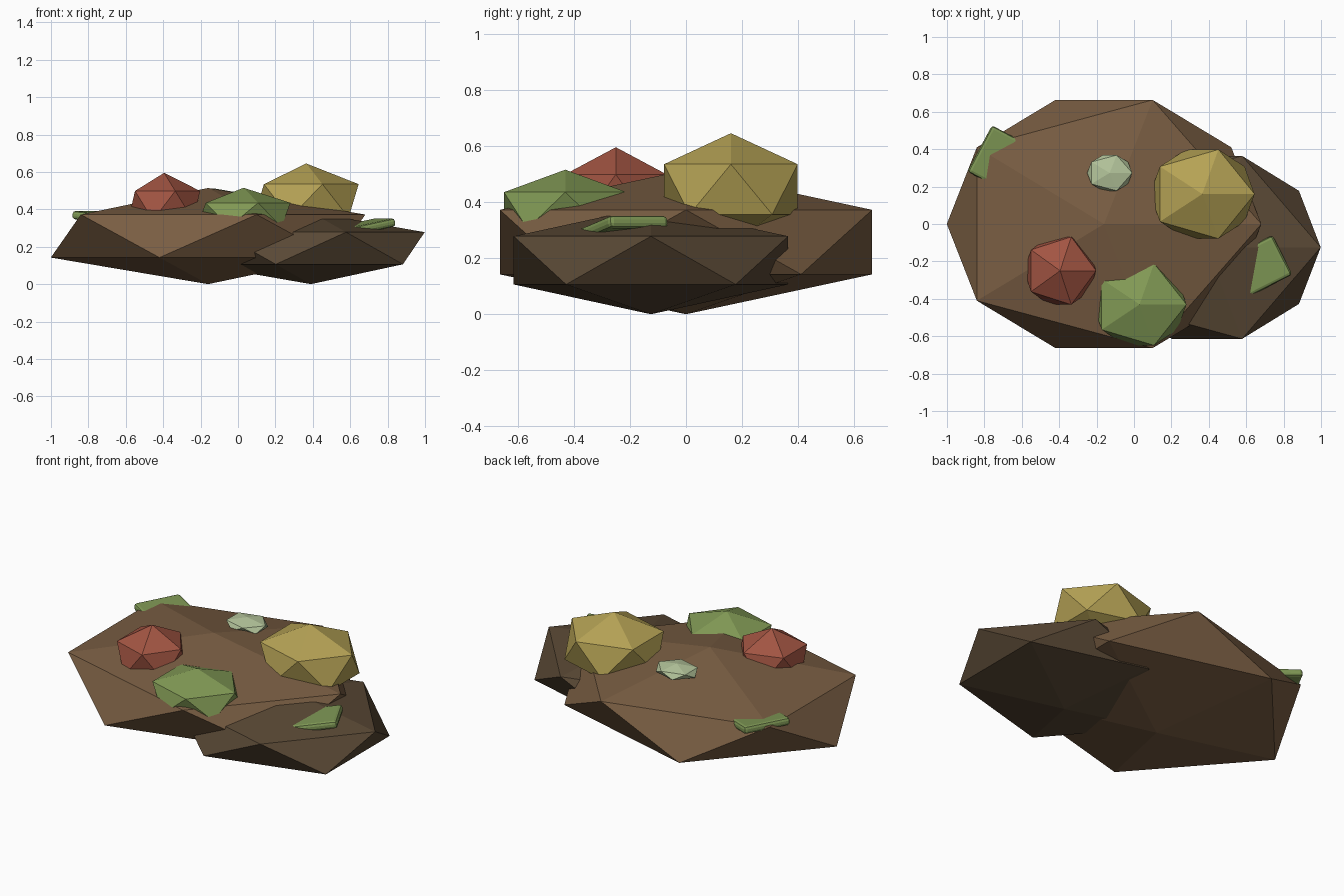
import bpy
from mathutils import Matrix, Euler

if "Cube" in bpy.data.objects:
    bpy.data.objects.remove(bpy.data.objects["Cube"])


def paint(obj, name, rgb):
    mat = bpy.data.materials.get(name) or bpy.data.materials.new(name)
    mat.diffuse_color = (*rgb, 1)
    mat.use_nodes = True
    mat.node_tree.nodes["Principled BSDF"].inputs["Base Color"].default_value = mat.diffuse_color
    obj.data.materials.append(mat)


def stone(name, centre, radii, mat, rgb):
    """Flat-shaded 20-sided lump stretched to the given radii."""
    bpy.ops.mesh.primitive_ico_sphere_add(subdivisions=1, radius=1)
    o = bpy.context.object
    o.name = name
    o.data.transform(Matrix.Diagonal((*radii, 1)))
    o.location = centre
    paint(o, mat, rgb)


def slab(name, centre, size, rot):
    """Thin tilted pad with bevelled edges."""
    bpy.ops.mesh.primitive_cube_add(size=1)
    o = bpy.context.object
    o.name = name
    o.data.transform(Matrix.Diagonal((*size, 1)))
    o.location = centre
    o.rotation_euler = Euler(rot)
    b = o.modifiers.new("bevel", 'BEVEL')
    b.width = 0.016
    b.segments = 2
    paint(o, "moss", (0.21, 0.31, 0.09))


# Base rocks
stone("main_rock", (-0.16, 0, 0.257), (0.94, 0.78, 0.257), "brown", (0.19, 0.11, 0.055))
stone("side_rock", (0.39, -0.125, 0.192), (0.68, 0.575, 0.192), "dark_brown", (0.10, 0.065, 0.035))

# Coloured growths on top
stone("red_growth", (-0.395, -0.25, 0.42), (0.215, 0.213, 0.175), "red", (0.36, 0.09, 0.055))
stone("yellow_growth", (0.365, 0.16, 0.445), (0.313, 0.28, 0.2), "yellow", (0.46, 0.36, 0.09))
stone("green_growth", (0.03, -0.43, 0.37), (0.28, 0.257, 0.145), "green", (0.22, 0.32, 0.09))
stone("pale_growth", (-0.13, 0.273, 0.475), (0.135, 0.112, 0.037), "pale", (0.46, 0.56, 0.33))

# Moss pads half sunk into the rocks
slab("right_moss_pad", (0.67, -0.228, 0.305), (0.28, 0.235, 0.045), (0, -0.19, 0.47))
slab("left_moss_pad", (-0.715, 0.345, 0.358), (0.25, 0.28, 0.045), (0, 0.1, -0.49))
